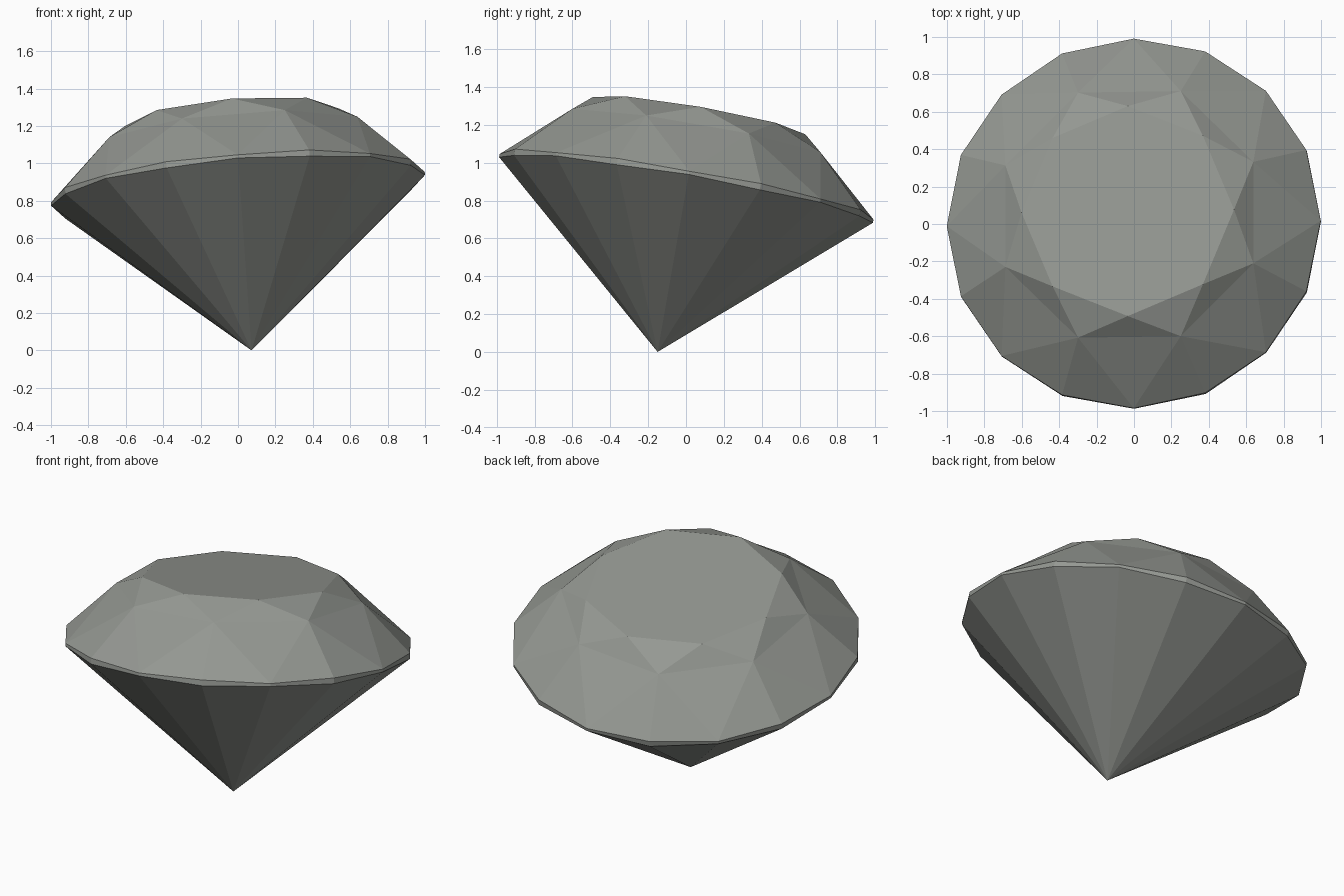
import bpy, bmesh, math
from mathutils import Matrix, Vector

if "Cube" in bpy.data.objects:
    bpy.data.objects.remove(bpy.data.objects["Cube"])

# Tilted stone axes: the culet rests on the ground, the table leans back
z_axis = Vector((-0.083, 0.172, 0.98)).normalized()
y_axis = Vector((0, z_axis.z, -z_axis.y)).normalized()
x_axis = y_axis.cross(z_axis)
tilt = Matrix((x_axis, y_axis, z_axis)).transposed()
culet_pos = Vector((0.0725, -0.150, 0))

bm = bmesh.new()


def point(radius, step, height):
    """Vertex at a sixteenth-turn step around the stone's axis."""
    a = math.tau * step / 16
    local = Vector((radius * math.cos(a), radius * math.sin(a), height))
    return bm.verts.new(tilt @ local + culet_pos)


# Rings: scalloped girdle (16), crown points (8), table corners (8)
R = 1.003
culet = point(0, 0, 0)
lower = [point(R, i, 0.863 if i % 2 else 0.872) for i in range(16)]
upper = [point(R, i, 0.897 if i % 2 else 0.889) for i in range(16)]
crown = [point(0.72, 2 * i + 1, 1.169) for i in range(8)]
table = [point(0.57, 2 * i, 1.272) for i in range(8)]

# Pavilion and girdle
for i in range(16):
    j = (i + 1) % 16
    bm.faces.new((culet, lower[j], lower[i]))
    bm.faces.new((lower[i], lower[j], upper[j], upper[i]))

# Crown: girdle facets, split kites and star facets
for i in range(8):
    a, b, c = upper[2 * i], upper[2 * i + 1], upper[(2 * i + 2) % 16]
    k, p = crown[i], crown[i - 1]
    bm.faces.new((a, b, k))
    bm.faces.new((b, c, k))
    bm.faces.new((a, k, p))
    bm.faces.new((p, k, table[i]))
    bm.faces.new((k, table[(i + 1) % 8], table[i]))
bm.faces.new(table)
bmesh.ops.recalc_face_normals(bm, faces=bm.faces)

mesh = bpy.data.meshes.new("cut_gemstone")
bm.to_mesh(mesh)
bm.free()
stone = bpy.data.objects.new("cut_gemstone", mesh)
bpy.context.collection.objects.link(stone)

# One soft grey material
grey = bpy.data.materials.new("stone grey")
grey.diffuse_color = (0.30, 0.315, 0.29, 1)
grey.use_nodes = True
grey.node_tree.nodes["Principled BSDF"].inputs["Base Color"].default_value = grey.diffuse_color
mesh.materials.append(grey)
